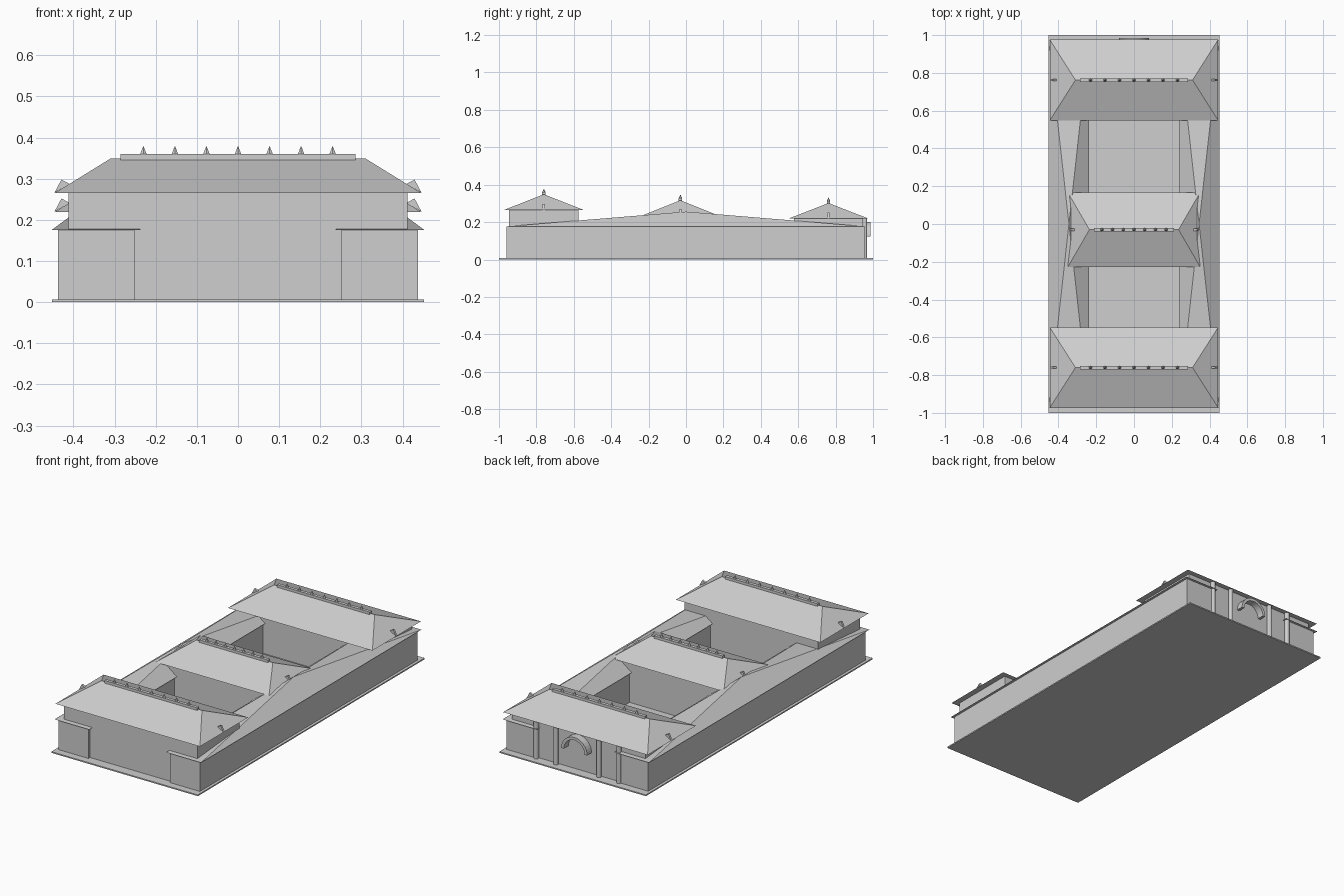
import bpy, bmesh, math

if "Cube" in bpy.data.objects:
    bpy.data.objects.remove(bpy.data.objects["Cube"])

grey = bpy.data.materials.new("plain_grey")
grey.diffuse_color = (0.62, 0.62, 0.62, 1)
grey.use_nodes = True
grey.node_tree.nodes["Principled BSDF"].inputs["Base Color"].default_value = grey.diffuse_color


def finish(name, bm):
    bmesh.ops.recalc_face_normals(bm, faces=bm.faces)
    me = bpy.data.meshes.new(name)
    bm.to_mesh(me)
    bm.free()
    me.materials.append(grey)
    ob = bpy.data.objects.new(name, me)
    bpy.context.collection.objects.link(ob)
    return ob


def box(name, x0, x1, y0, y1, z0, z1):
    bm = bmesh.new()
    bmesh.ops.create_cube(bm, size=1)
    for v in bm.verts:
        v.co = (x1 if v.co.x > 0 else x0, y1 if v.co.y > 0 else y0, z1 if v.co.z > 0 else z0)
    return finish(name, bm)


def hip_roof(name, x, y, hx, hy, z0, z1, ridge):
    """Hipped roof with its ridge along x; ridge 0 gives a pyramid."""
    bm = bmesh.new()
    a, b, c, d = [bm.verts.new((x + sx * hx, y + sy * hy, z0))
                  for sx, sy in ((-1, -1), (1, -1), (1, 1), (-1, 1))]
    l = bm.verts.new((x - ridge, y, z1))
    r = bm.verts.new((x + ridge, y, z1)) if ridge else l
    bm.faces.new((d, c, b, a))
    for f in ((a, b, r, l), (b, c, r), (c, d, l, r), (d, a, l)):
        bm.faces.new(list(dict.fromkeys(f)))
    return finish(name, bm)


def cone(name, x, y, z0, z1, r0, r1, n):
    bm = bmesh.new()
    bmesh.ops.create_cone(bm, cap_ends=True, segments=n, radius1=r0, radius2=r1, depth=z1 - z0)
    bmesh.ops.translate(bm, verts=bm.verts, vec=(x, y, (z0 + z1) / 2))
    return finish(name, bm)


def plate(name, pts, y, t):
    """Profile in x, z extruded along y."""
    bm = bmesh.new()
    f = bm.faces.new([bm.verts.new((px, y - t / 2, pz)) for px, pz in pts])
    ext = bmesh.ops.extrude_face_region(bm, geom=[f])["geom"]
    bmesh.ops.translate(bm, vec=(0, t, 0), verts=[v for v in ext if isinstance(v, bmesh.types.BMVert)])
    return finish(name, bm)


def hall(name, y, wall_x, wall_y, eave_x, eave_y, z0, z1, ridge):
    box(name + "_walls", -wall_x, wall_x, y - wall_y, y + wall_y, 0.005, z0)
    hip_roof(name + "_roof", 0, y, eave_x, eave_y, z0, z1, ridge)
    # ridge beam with seven small finials
    bar = ridge - 0.024
    box(name + "_ridge_beam", -bar, bar, y - 0.009, y + 0.009, z1 - 0.006, z1 + 0.011)
    for i in range(-3, 4):
        cone(name + "_finial", i * bar * 0.268, y, z1 + 0.011, z1 + 0.029, 0.009, 0.001, 6)
    # leaf-shaped fin on each hip end
    for s in (-1, 1):
        e = eave_x
        plate(name + "_hip_fin", [(s * (e - 0.037), z0 + 0.022), (s * (e - 0.017), z0 + 0.033),
                                  (s * e, z0 + 0.001)], y, 0.012)


# ground slab
box("base_slab", -0.452, 0.452, -1, 1, 0, 0.007)

# three cross halls
hall("front_hall", -0.76, 0.412, 0.186, 0.446, 0.213, 0.265, 0.349, 0.31)
hall("middle_hall", -0.03, 0.315, 0.17, 0.35, 0.197, 0.238, 0.317, 0.236)
hall("back_hall", 0.762, 0.412, 0.184, 0.446, 0.214, 0.219, 0.302, 0.31)

# long side wings with shallow pyramid roofs
for s, side in ((-1, "left"), (1, "right")):
    xs = sorted((s * 0.251, s * 0.437))
    box(side + "_wing", xs[0], xs[1], -0.96, 0.957, 0.005, 0.176)
    hip_roof(side + "_wing_roof", s * 0.3445, 0, 0.1075, 0.972, 0.176, 0.256, 0)
    # back pilasters
    for x in (0.133, 0.255):
        cone("back_column", s * x, 0.956, 0.005, 0.219, 0.013, 0.013, 12)

# arch over the back doorway
arc = [(r * math.cos(a), 0.122 + r * math.sin(a))
       for r, rng in ((0.08, range(17)), (0.064, range(16, -1, -1)))
       for a in [math.pi * i / 16 for i in rng]]
plate("back_arch", arc, 0.966, 0.04)
